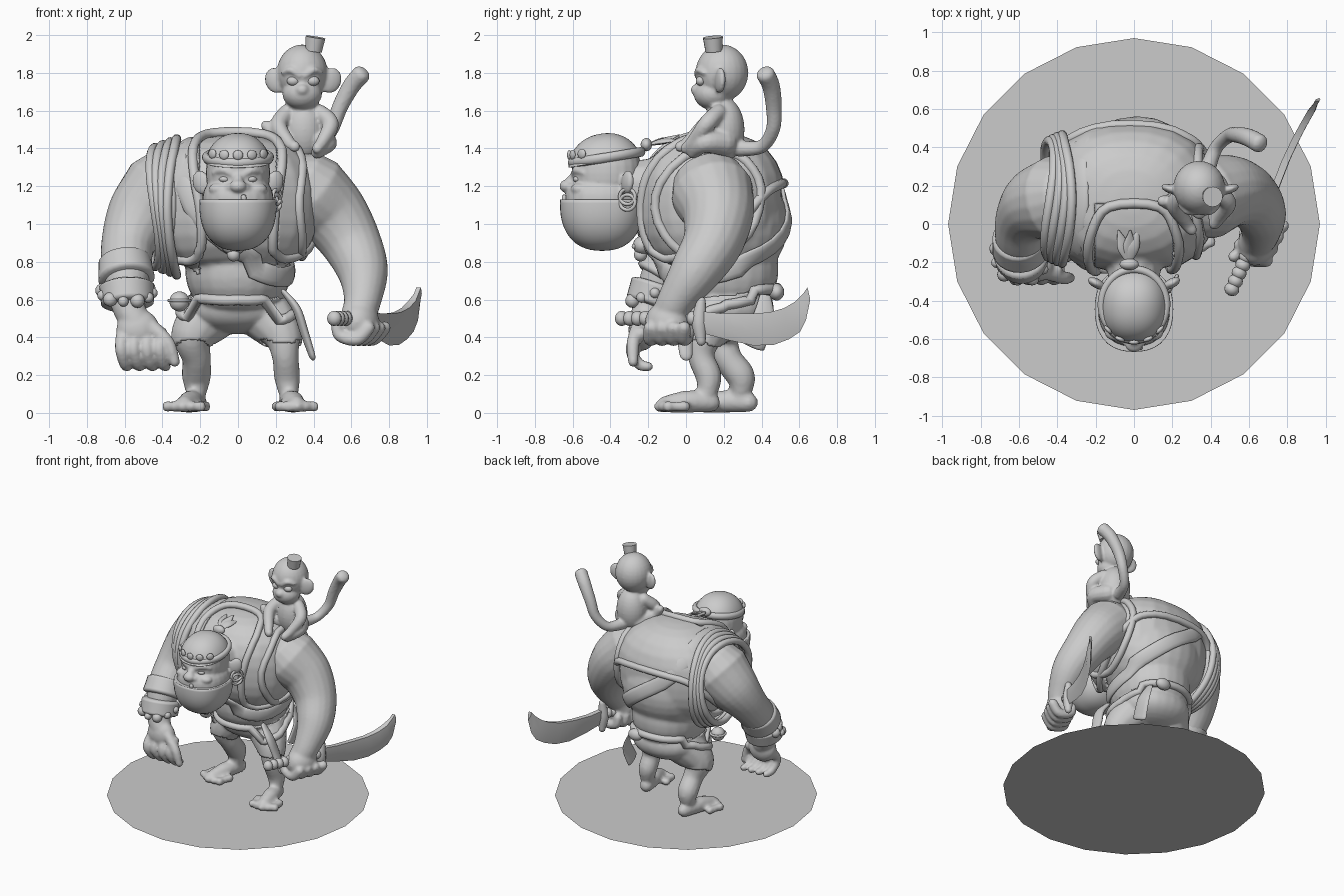
import bpy, bmesh, math
from mathutils import Vector, Euler
from mathutils.bvhtree import BVHTree

if "Cube" in bpy.data.objects:
    bpy.data.objects.remove(bpy.data.objects["Cube"])


def make(name, verts, faces):
    me = bpy.data.meshes.new(name)
    me.from_pydata(verts, [], faces)
    bm = bmesh.new()
    bm.from_mesh(me)
    bmesh.ops.recalc_face_normals(bm, faces=bm.faces)
    bm.to_mesh(me)
    bm.free()
    me.shade_smooth()
    ob = bpy.data.objects.new(name, me)
    bpy.context.collection.objects.link(ob)
    return ob


def ball(name, c, r, rot=(0, 0, 0), k=2, lo=-9, hi=9, seg=24):
    """Ellipsoid; k > 2 makes it boxier, lo / hi flatten bottom or top."""
    bm = bmesh.new()
    bmesh.ops.create_uvsphere(bm, u_segments=seg, v_segments=seg * 2 // 3, radius=1)
    e = Euler(rot).to_matrix()
    r = Vector((r, r, r)) if isinstance(r, float) else Vector(r)
    vs = []
    for v in bm.verts:
        u = v.co / sum(abs(a) ** k for a in v.co) ** (1 / k)
        vs.append(e @ Vector((u.x * r.x, u.y * r.y, min(hi, max(lo, u.z * r.z)))) + Vector(c))
    fs = [[v.index for v in f.verts] for f in bm.faces]
    bm.free()
    return make(name, vs, fs)


def spline(pts, closed, n=6):
    P = [Vector(p) for p in pts]
    m, out = len(P), []
    at = (lambda i: P[i % m]) if closed else (lambda i: P[max(0, min(m - 1, i))])
    for i in range(m if closed else m - 1):
        a, b, c, d = at(i - 1), at(i), at(i + 1), at(i + 2)
        for j in range(n):
            t = j / n
            out.append((b * 2 + (c - a) * t + (a * 2 - b * 5 + c * 4 - d) * t * t
                        + (b * 3 - a - c * 3 + d) * t ** 3) * 0.5)
    return out if closed else out + [P[-1]]


def tube(name, pts, closed=False, snap=None, flat=1, lift=0, cap=1, sides=12):
    """Tube through (x, y, z, radius) points, optionally hugging a surface."""
    path = spline(pts, closed, 4 if closed else 6)
    C, R, N = [p.xyz for p in path], [p.w for p in path], None
    if snap:
        hits = [snap.find_nearest(c) for c in C]
        C, N = [h[0] + h[1] * lift for h in hits], [h[1] for h in hits]
    if not closed:
        for end in (0, -1):
            d = (C[end] - C[1 if end == 0 else -2]).normalized()
            c, r = C[end].copy(), R[end]
            for s, w in ((.5, .87), (.87, .5), (1, .05)):
                at = 0 if end == 0 else len(C)
                C.insert(at, c + d * r * s * cap)
                R.insert(at, r * w)
    m, vs, ref = len(C), [], Vector((.3, .2, 1))
    for i in range(m):
        a, b = (C[i - 1], C[(i + 1) % m]) if closed else (C[max(0, i - 1)], C[min(m - 1, i + 1)])
        t = (b - a).normalized()
        ref = N[i] if N else ref
        u = (ref - t * ref.dot(t)).normalized()
        w, ref = t.cross(u), u
        for j in range(sides):
            g = math.tau * j / sides
            vs.append(C[i] + (u * math.cos(g) * flat + w * math.sin(g)) * R[i])
    fs = [[i * sides + j, i * sides + (j + 1) % sides,
           (i + 1) % m * sides + (j + 1) % sides, (i + 1) % m * sides + j]
          for i in range(m if closed else m - 1) for j in range(sides)]
    if not closed:
        fs += [list(range(sides)), list(range((m - 1) * sides, m * sides))]
    return make(name, vs, fs)


def fuse(name, obs, voxel=.014, smooth=5):
    bpy.ops.object.select_all(action='DESELECT')
    for o in obs:
        o.select_set(True)
    bpy.context.view_layer.objects.active = ob = obs[0]
    bpy.ops.object.join()
    ob.name = name
    m = ob.modifiers.new('blend', 'REMESH')
    m.mode, m.voxel_size = 'VOXEL', voxel
    ob.modifiers.new('soften', 'SMOOTH').iterations = smooth
    for mod in ('blend', 'soften'):
        bpy.ops.object.modifier_apply(modifier=mod)
    ob.data.shade_smooth()
    return ob


def shell(name, src, keep, t):
    """Cloth layer lifted off the faces of src that pass the keep test."""
    bm = bmesh.new()
    bm.from_mesh(src.data)
    bm.normal_update()
    nrm = {v: v.normal.copy() for v in bm.verts}
    for v, d in nrm.items():
        v.co += d * t
    bmesh.ops.delete(bm, geom=[f for f in bm.faces if not keep(f.calc_center_median())], context='FACES')
    me = bpy.data.meshes.new(name)
    bm.to_mesh(me)
    bm.free()
    ob = bpy.data.objects.new(name, me)
    bpy.context.collection.objects.link(ob)
    ob.modifiers.new('thick', 'SOLIDIFY').thickness = t
    me.shade_smooth()


def angles(n):
    return [math.tau * i / n for i in range(n)]


# round base
bpy.ops.mesh.primitive_circle_add(vertices=20, radius=.97, fill_type='NGON')
bpy.context.object.name = 'base_disc'

# torso, hips, legs and feet
parts = [ball('chest', (-.02, .13, 1.1), (.43, .38, .37), k=2.5), ball('upper_back', (0, .24, 1.0), (.36, .3, .32)),
         ball('belly', (0, .18, .76), (.28, .31, .26), k=2.2), ball('hips', (0, .22, .56), (.26, .23, .13), k=2.2),
         tube('neck', [(0, -.36, 1.2, .13), (0, -.15, 1.2, .16), (0, .05, 1.2, .24)]),
         tube('leg', [(.15, .16, .52, .14), (.23, .1, .41, .1), (.25, .08, .3, .072),
                      (.26, .12, .19, .07), (.27, .11, .09, .05)], cap=.5),
         tube('leg', [(-.15, .22, .52, .14), (-.24, .18, .41, .105), (-.22, .22, .29, .078),
                      (-.22, .29, .19, .078), (-.22, .29, .09, .05)], cap=.5)]
for hx, hy, tx, ty in ((.265, .13, .31, -.11), (-.215, .33, -.285, .07)):
    d = Vector((tx - hx, ty - hy, 0))
    s = Vector((-d.y, d.x, 0)).normalized()
    parts.append(tube('foot', [(hx, hy, .055, .052), ((hx + tx) / 2, (hy + ty) / 2, .06, .06),
                               (tx, ty, .045, .045)]))
    for i in range(-2, 3):
        p = Vector((tx, ty, .034)) + s * i * .045 - d * (.06 * abs(i))
        parts.append(tube('toe', [(*(p - d * .25), .03), (*p, .024), (*(p + d * .12), .032)]))
body = fuse('body', parts, .014, 4)
bm = bmesh.new()
bm.from_mesh(body.data)
skin = BVHTree.FromBMesh(bm)
bm.free()

# arms with open hand and fist
arm = [tube('arm', [(-.4, .13, 1.16, .23), (-.51, .1, 1.04, .19), (-.58, .02, .9, .145),
                    (-.59, -.1, .75, .13), (-.58, -.19, .57, .09), (-.54, -.22, .48, .08)], sides=20),
       ball('palm', (-.53, -.23, .44), (.115, .075, .11)),
       tube('thumb', [(-.46, -.25, .46, .04), (-.37, -.28, .37, .035), (-.335, -.28, .27, .028)])]
for i in range(4):
    x = -.62 + i * .068
    arm.append(tube('finger', [(x + .01, -.24, .42, .036), (x, -.29, .34, .032), (x + .02, -.25, .26, .03),
                               (x + .035, -.2, .245, .026)]))
fuse('open_hand_arm', arm, .012, 2)
arm = [tube('arm', [(.38, .14, 1.16, .22), (.5, .17, 1.05, .19), (.6, .14, .9, .16),
                    (.66, .05, .75, .135), (.66, -.05, .6, .1), (.63, -.1, .5, .09)], sides=20),
       ball('fist', (.645, -.1, .48), (.1, .12, .11), (0, 0, -.4))]
for i in range(4):
    x, y = .6 + i * .028, -.19 + i * .06
    arm.append(tube('finger', [(x + .09, y, .45, .036), (x + .03, y, .39, .036), (x - .06, y + .02, .41, .034),
                               (x - .08, y + .02, .47, .03)]))
fuse('sword_arm', arm, .012, 2)

# vest with rolled edges
def in_vest(p):
    return abs(p.x) < .5 and p.z > .74 + max(0, p.y + .05) * .87 and (p.y > .1 or abs(p.x) > .21)
shell('vest', body, in_vest, .018)
half = [(.2, .47, 1.2), (.37, .4, 1.13), (.4, .15, .9), (.36, -.1, .74), (.28, -.2, .73), (.21, -.25, .84),
        (.21, -.3, 1.05), (.23, -.22, 1.25), (.22, -.05, 1.42), (.13, .09, 1.48)]
rim = [(*p, .026) for p in half] + [(-x, y, z, .026) for x, y, z in reversed(half)]
tube('vest_edge', rim, True, skin, lift=.018)
for s in (1, -1):
    hole = [(-.2, 1.15), (-.1, .88), (.12, .8), (.33, .95), (.42, 1.2), (.3, 1.4), (.05, 1.44)]
    tube('armhole_edge', [(s * .37, y, z, .026) for y, z in hole], True, skin, lift=.018)

# rope coil over the shoulder, shoulder strap, belt
for i in range(4):
    tube('rope_coil', [(-.35 - .03 * i - .025 * math.cos(a * 2 + i * .5), .13 + (.335 - .01 * i) * math.cos(a),
                        1.09 + (.36 - .015 * i) * math.sin(a), .025) for a in angles(12)], True)
tube('shoulder_strap', [(-.3, .1, 1.46, .055), (-.2, .45, 1.2, .055), (.1, .53, .98, .055), (.3, .35, .8, .055),
                        (.3, .05, .72, .055), (.15, -.15, .74, .055), (0, -.25, .83, .055), (-.25, -.25, 1.1, .055)],
     True, skin, flat=.3, lift=.01)
tube('belt', [(.36 * math.cos(a), .17 + .36 * math.sin(a), .575 + .07 * math.sin(a), .028) for a in angles(16)],
     True, skin, lift=.01)
shell('shorts', body, lambda p: .37 + .02 * math.sin(p.y * 30) < p.z < .6 + .1 * p.y, .014)
tube('sash_tail', [(.25, -.02, .63, .03), (.31, -.03, .55, .045), (.35, -.01, .43, .045), (.39, 0, .31, .035)], flat=.5)
tube('sash_tail', [(.2, .42, .62, .03), (.25, .41, .5, .06), (.24, .35, .36, .07)], flat=.25, cap=.2)
ball('belt_pouch', (-.31, .03, .59), .053)
tube('pouch_band', [(-.31 + .055 * math.cos(a), .03 + .055 * math.sin(a), .595, .009) for a in angles(12)], True, sides=8)
ball('belt_knot', (.12, .48, .64), (.06, .04, .045))
p = skin.find_nearest(Vector((-.025, -.3, .81)))[0]
ball('skull_charm', p + Vector((0, -.03, .01)), (.065, .05, .05))
ball('skull_jaw', p + Vector((0, -.04, -.04)), (.035, .035, .035))
for s in (-1, 1):
    ball('skull_cheek', p + Vector((s * .025, -.073, .005)), .014, seg=12)

# head, face and beard
face = [ball('skull', (0, -.42, 1.27), (.17, .185, .205), k=2.2),
        ball('jaw', (0, -.44, 1.13), (.188, .2, .14), k=2.3),
        ball('nose', (0, -.63, 1.2), (.045, .04, .035)),
        tube('nose_bridge', [(0, -.58, 1.27, .022), (0, -.62, 1.21, .032)])]
for s in (-1, 1):
    face += [ball('nostril', (s * .04, -.61, 1.19), .026),
             ball('cheek', (s * .095, -.56, 1.185), (.06, .05, .035)),
             tube('brow', [(s * .03, -.592, 1.262, .017), (s * .08, -.58, 1.285, .02), (s * .125, -.54, 1.27, .015)]),
             ball('ear', (s * .195, -.31, 1.22), (.05, .025, .065), (0, s * .3, s * .5))]
    ball('eye', (s * .07, -.573, 1.237), (.03, .025, .018), seg=16)
fuse('face', face, .009, 2)
ball('beard', (0, -.445, 1.11), (.205, .222, .252), k=2.35, hi=.02, seg=36)
ball('tooth', (.03, -.645, 1.135), (.014, .012, .02), k=4, seg=12)
ball('bandana', (0, -.42, 1.272), (.18, .2, .208), (.17, 0, 0), k=2.2, lo=.06, seg=36)
tube('bandana_band', [(.168 * math.cos(a), -.42 + .183 * math.sin(a), 1.352 + .03 * math.sin(a), .022)
                      for a in angles(16)], True, flat=1.2)
for i in range(-2, 3):
    a = i * .42
    ball('bandana_coin', (.182 * math.sin(a), -.42 - .198 * math.cos(a), 1.385 - .02 * math.cos(a)),
         (.028, .012, .026), (0, 0, a), seg=12)
ball('bandana_knot', (-.025, -.21, 1.42), (.05, .03, .035))
for x, z in ((-.08, 1.46), (-.02, 1.47), (.02, 1.44)):
    tube('bandana_tail', [(-.025, -.2, 1.42, .012), ((x - .03) / 2, -.12, 1.44, .035), (x, -.04, z, .008)], flat=.35)
for z in (1.145, 1.115):
    tube('earring', [(.205 + .02 * math.cos(a), -.31 + .04 * math.cos(a), z + .04 * math.sin(a), .01)
                     for a in angles(10)], True, sides=8)

# bracelets
tube('cuff', [(-.6, -.07, .8, .14), (-.59, -.13, .71, .15)], cap=.15, sides=24)
tube('bead_cuff', [(-.59, -.15, .67, .145), (-.585, -.18, .58, .14)], cap=.15, sides=24)
for i, a in enumerate(angles(11)):
    ball('bead', (-.588 + .135 * math.cos(a), -.165 + .13 * math.sin(a), .635 + .045 * math.sin(a)),
         .028 + .01 * (i % 2), seg=12)

# curved sword: grip, guard, blade, all along one slanted line
def on_line(y):
    return .665 + .455 * y
for i in range(10):
    y = -.34 + i * .042
    ball('sword_grip', (on_line(y), y, .5), (.04, .036, .04), (0, 0, -.43), seg=12)
tube('sword_guard', [(on_line(.08), .08, .38, .025), (on_line(.07), .07, .48, .04), (on_line(.08), .08, .59, .025)])
cuts = [(.07, .54, .42), (.2, .525, .385), (.33, .525, .357), (.44, .532, .36), (.52, .555, .39), (.58, .59, .43),
        (.62, .63, .49), (.643, .665, .6)]
vs, fs = [], []
for y, top, low in cuts:
    x, w = on_line(y) - .025 * math.sin(math.pi * (y - .07) / .58), .02 if y < .6 else .012
    e = .025 if y < .6 else .015
    vs += [(x - w, y, top), (x + w, y, top), (x + w + e * .3, y + e / 2, (top + low) / 2), (x + .01, y + e, low),
           (x - w + e * .3, y + e / 2, (top + low) / 2)]
for i in range(len(cuts) - 1):
    fs += [[i * 5 + j, i * 5 + (j + 1) % 5, i * 5 + 5 + (j + 1) % 5, i * 5 + 5 + j] for j in range(5)]
blade = make('sword_blade', vs, fs + [list(range(5)), list(range(len(vs) - 5, len(vs)))])
blade.data.set_sharp_from_angle(angle=.6)

# monkey on the shoulder
m = [ball('head', (.34, .19, 1.8), (.135, .14, .15)), ball('muzzle', (.34, .14, 1.69), (.105, .1, .085)),
     ball('trunk', (.35, .2, 1.5), (.115, .11, .17)), ball('snout', (.34, .055, 1.71), (.035, .03, .03)),
     tube('arm', [(.26, .17, 1.59, .045), (.215, .1, 1.52, .045), (.27, .01, 1.43, .035), (.3, -.03, 1.41, .03)]),
     tube('arm', [(.43, .17, 1.59, .045), (.49, .11, 1.53, .045), (.45, .04, 1.44, .035), (.42, 0, 1.4, .03)]),
     tube('leg', [(.29, .2, 1.42, .07), (.21, .12, 1.46, .05), (.15, .12, 1.52, .03)]),
     tube('leg', [(.42, .2, 1.43, .07), (.47, .1, 1.43, .055), (.42, .04, 1.38, .035)]),
     tube('tail', [(.38, .28, 1.4, .045), (.43, .4, 1.41, .036), (.495, .46, 1.5, .038), (.54, .465, 1.62, .043),
                   (.6, .45, 1.73, .048), (.655, .42, 1.795, .05)], cap=.6)]
for s in (-1, 1):
    m.append(ball('ear', (.345 + s * .145, .18, 1.76), (.06, .024, .07), (0, s * .4, s * .3)))
    m.append(tube('brow', [(.34 + s * .015, .057, 1.785, .014), (.34 + s * .06, .065, 1.815, .018),
                           (.34 + s * .1, .095, 1.8, .012)]))
    ball('monkey_eye', (.345 + s * .052, .078, 1.757), (.034, .026, .026), seg=16)
fuse('monkey', m, .01, 2)
bpy.ops.mesh.primitive_cone_add(vertices=18, radius1=.045, radius2=.053, depth=.075, location=(.405, .145, 1.952),
                                rotation=(.08, .15, 0))
bpy.context.object.name = 'monkey_hat'
bpy.ops.object.shade_smooth_by_angle()
